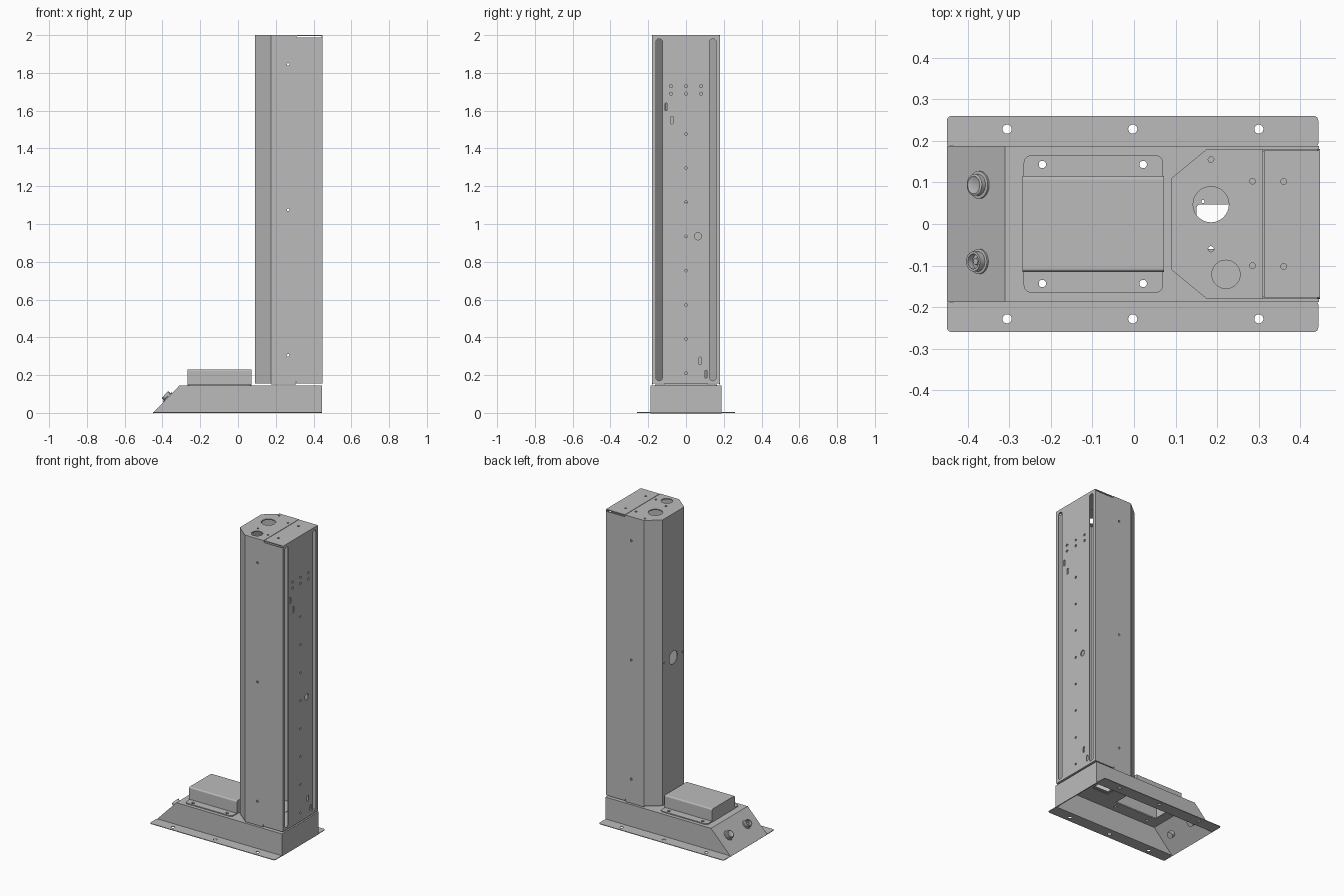
import bpy, bmesh, math
from mathutils import Vector, Matrix

if "Cube" in bpy.data.objects:
    bpy.data.objects.remove(bpy.data.objects["Cube"])

steel = bpy.data.materials.new("grey_steel")
steel.use_nodes = True
steel.diffuse_color = (0.5, 0.5, 0.5, 1)
steel.node_tree.nodes["Principled BSDF"].inputs["Base Color"].default_value = (0.5, 0.5, 0.5, 1)

X, Y, Z = Vector((1, 0, 0)), Vector((0, 1, 0)), Vector((0, 0, 1))
T = 0.006  # sheet thickness


def add(name, mesh, matrix=Matrix()):
    ob = bpy.data.objects.new(name, mesh)
    bpy.context.collection.objects.link(ob)
    ob.matrix_world = matrix
    mesh.materials.clear()
    mesh.materials.append(steel)
    return ob


def frame(origin, u, v):
    u, v = u.normalized(), v.normalized()
    m = Matrix((u, v, u.cross(v))).transposed().to_4x4()
    m.translation = Vector(origin)
    return m


def circle(x, y, r, n=20):
    return [(x + r * math.cos(i * math.tau / n), y + r * math.sin(i * math.tau / n)) for i in range(n)]


def rect(x0, x1, y0, y1, r=0.0):
    if not r:
        return [(x0, y0), (x1, y0), (x1, y1), (x0, y1)]
    pts = []
    for k, (cx, cy) in enumerate([(x1 - r, y1 - r), (x0 + r, y1 - r), (x0 + r, y0 + r), (x1 - r, y0 + r)]):
        for i in range(6):
            a = (k + i / 5) * math.pi / 2
            pts.append((cx + r * math.cos(a), cy + r * math.sin(a)))
    return pts


def sheet(name, outline, holes, matrix, t=T):
    """Flat sheet with cut holes; its outer face lies on the frame plane."""
    cu = bpy.data.curves.new(name, 'CURVE')
    cu.dimensions, cu.fill_mode, cu.extrude = '2D', 'BOTH', t / 2
    for loop in [outline] + holes:
        sp = cu.splines.new('POLY')
        sp.points.add(len(loop) - 1)
        for p, (x, y) in zip(sp.points, loop):
            p.co = (x, y, 0, 1)
        sp.use_cyclic_u = True
    tmp = bpy.data.objects.new(name + "_curve", cu)
    bpy.context.collection.objects.link(tmp)
    dg = bpy.context.evaluated_depsgraph_get()
    me = bpy.data.meshes.new_from_object(tmp.evaluated_get(dg))
    bpy.data.objects.remove(tmp)
    bm = bmesh.new()
    bm.from_mesh(me)
    bmesh.ops.remove_doubles(bm, verts=bm.verts, dist=1e-5)
    bmesh.ops.recalc_face_normals(bm, faces=bm.faces)
    for f in bm.faces:
        f.smooth = False
    bm.to_mesh(me)
    bm.free()
    return add(name, me, matrix @ Matrix.Translation((0, 0, -t / 2)))


def flat(name, outline, holes, z, t=T):
    return sheet(name, outline, holes, frame((0, 0, z), X, Y), t)


def wall(name, p0, p1, z0, z1, holes=()):
    """Upright sheet from p0 to p1, outer face to the right of travel."""
    a, b = Vector((*p0, 0)), Vector((*p1, 0))
    return sheet(name, rect(0, (b - a).length, z0, z1), list(holes), frame(a, b - a, Z))


def lathe(name, profile, matrix):
    bm = bmesh.new()
    vs = [bm.verts.new((r, 0, z)) for r, z in profile]
    es = [bm.edges.new(pair) for pair in zip(vs, vs[1:])]
    bmesh.ops.spin(bm, geom=vs + es, cent=(0, 0, 0), axis=(0, 0, 1), angle=math.tau, steps=32)
    bmesh.ops.remove_doubles(bm, verts=bm.verts, dist=1e-5)
    bmesh.ops.recalc_face_normals(bm, faces=bm.faces)
    me = bpy.data.meshes.new(name)
    bm.to_mesh(me)
    bm.free()
    me.shade_smooth()
    me.set_sharp_from_angle(angle=math.radians(35))
    return add(name, me, matrix)


# Base housing, open underneath
FRONT, SLOPE, BACK, HIGH, HALF = -0.45, -0.31, 0.445, 0.145, 0.187
mounts = [circle(x, s * 0.143, 0.009) for x in (-0.22, 0.022) for s in (-1, 1)]
cable_opening = rect(0.15, 0.27, -0.06, 0.047, 0.01)
cable_screw = circle(0.166, 0.054, 0.004, 12)
flat("base_top", rect(SLOPE, BACK, -HALF, HALF),
     mounts + [rect(-0.25, 0.055, -0.1, 0.1), cable_opening, cable_screw], HIGH)
slope_dir = Vector((SLOPE - FRONT, 0, HIGH))
slope_frame = frame((FRONT, 0, 0), slope_dir, Y)
sheet("base_slope", rect(0, slope_dir.length, -HALF, HALF), [], slope_frame)
wall("base_back", (BACK, -HALF), (BACK, HALF), 0, HIGH)
for s, side in ((1, "left"), (-1, "right")):
    profile = [(FRONT, 0), (BACK, 0), (BACK, HIGH), (SLOPE, HIGH)]
    sheet("base_side_" + side, [(-s * x, z) for x, z in profile], [],
          frame((0, s * HALF, 0), -s * X, Z))
    lo, hi = sorted((s * 0.183, s * 0.26))
    flat("floor_flange_" + side, rect(FRONT, BACK - 0.002, lo, hi, 0.012),
         [circle(x, s * 0.228, 0.011) for x in (-0.305, -0.003, 0.3)], 0.004, 0.004)

# Box on the base with its mounting flange
flat("box_flange", rect(-0.265, 0.07, -0.165, 0.165, 0.018),
     mounts + [rect(-0.255, 0.06, -0.105, 0.105)], HIGH + T)
bm = bmesh.new()
bmesh.ops.create_cube(bm, size=1, matrix=Matrix.Translation((-0.098, 0, 0.188)) @ Matrix.Diagonal((0.34, 0.23, 0.084, 1)))
bmesh.ops.delete(bm, geom=[f for f in bm.faces if f.normal.z < -0.5], context='FACES_ONLY')
top_edges = [e for e in bm.edges if all(v.co.z > 0.2 for v in e.verts)
             and abs(e.verts[0].co.x - e.verts[1].co.x) > 0.1]
bmesh.ops.bevel(bm, geom=top_edges, offset=0.008, segments=3, affect='EDGES', profile=0.5)
me = bpy.data.meshes.new("box_cover")
bm.to_mesh(me)
bm.free()
cover = add("box_cover", me)
solid = cover.modifiers.new("thickness", 'SOLIDIFY')
solid.thickness, solid.offset = 0.004, -1

# Round sockets on the slope
lathe("socket_left", [(0, 0.018), (0.018, 0.018), (0.021, 0.02), (0.026, 0.018), (0.026, 0.006),
                      (0.033, 0.005), (0.033, 0), (0.022, 0), (0.022, -0.03), (0, -0.03)],
      slope_frame @ Matrix.Translation((0.114, 0.094, 0)))
lathe("socket_right", [(0, 0.014), (0.008, 0.014), (0.008, 0.006), (0.018, 0.006), (0.018, 0.022),
                       (0.024, 0.022), (0.024, 0.006), (0.03, 0.005), (0.03, 0), (0.02, 0),
                       (0.02, -0.03), (0, -0.03)],
      slope_frame @ Matrix.Translation((0.114, -0.09, 0)))

# Column shell: front face, chamfers and sides
LOW, TOP, FX, CX, SEAM, FY, CY = 0.15, 2.0, 0.09, 0.175, 0.31, 0.11, 0.18
wall("column_front", (FX, FY), (FX, -FY), LOW + 0.005, TOP - 0.003,
     [circle(FY, 1.07, 0.042, 32)] + [circle(FY + s * 0.095, 1.07, 0.006, 12) for s in (-1, 1)])
wall("column_chamfer_left", (CX, CY), (FX, FY), LOW + 0.005, TOP - 0.003)
wall("column_chamfer_right", (FX, -FY), (CX, -CY), LOW + 0.005, TOP - 0.003)
for s, side in ((1, "left"), (-1, "right")):
    outline = [(CX, LOW), (SEAM - 0.004, LOW), (SEAM - 0.004, LOW + 0.015), (SEAM, LOW + 0.015),
               (SEAM, LOW + 0.005), (BACK, LOW + 0.005), (BACK, TOP - 0.012), (SEAM, TOP - 0.012),
               (SEAM, TOP - 0.003), (CX, TOP - 0.003)]
    sheet("column_side_" + side, [(-s * x, z) for x, z in outline],
          [circle(-s * 0.265, z, 0.007, 12) for z in (0.305, 1.075, 1.845)],
          frame((0, s * CY, 0), -s * X, Z))

# Back panel with long slots and fixing holes
holes = [rect(y - 0.017, y + 0.017, 0.17, 1.98, 0.016) for y in (-0.142, 0.142)]
holes += [circle(0, 0.21 + 0.181 * i, 0.007, 12) for i in range(8)]
holes += [circle(y, z, 0.008, 12) for y in (-0.08, 0, 0.08) for z in (1.69, 1.73)]
holes += [rect(y - 0.007, y + 0.007, z - 0.02, z + 0.02, 0.0065)
          for y, z in ((-0.105, 1.62), (-0.075, 1.55), (0.075, 0.275), (0.105, 0.205))]
holes.append(circle(0.063, 0.935, 0.019))
sheet("column_back_panel", rect(-CY, CY, LOW + 0.005, TOP, 0.008), holes, frame((BACK + 0.002, 0, 0), Y, Z))

# Column top and bottom sheets, split at the seam
cap = [(FX, -FY), (CX, -CY), (SEAM - 0.001, -CY), (SEAM - 0.001, CY), (CX, CY), (FX, FY)]
flat("column_top_front", cap,
     [circle(0.185, 0.047, 0.043, 32), circle(0.221, -0.121, 0.034, 32)]
     + [circle(x, y, 0.007, 12) for x, y in ((0.185, 0.155), (0.185, -0.06), (0.285, 0.103), (0.285, -0.1))], TOP)
flat("column_top_back", rect(SEAM + 0.002, BACK, -CY + 0.003, CY - 0.003),
     [circle(0.36, s * 0.102, 0.007, 12) for s in (-1, 1)], TOP)
flat("column_bottom_front", [(x + 0.003 if x == FX else x, y * 0.98) for x, y in cap],
     [cable_opening, cable_screw], LOW + 0.011)
flat("column_bottom_back", rect(SEAM + 0.002, BACK, -CY + 0.003, CY - 0.003), [], LOW + 0.011)
